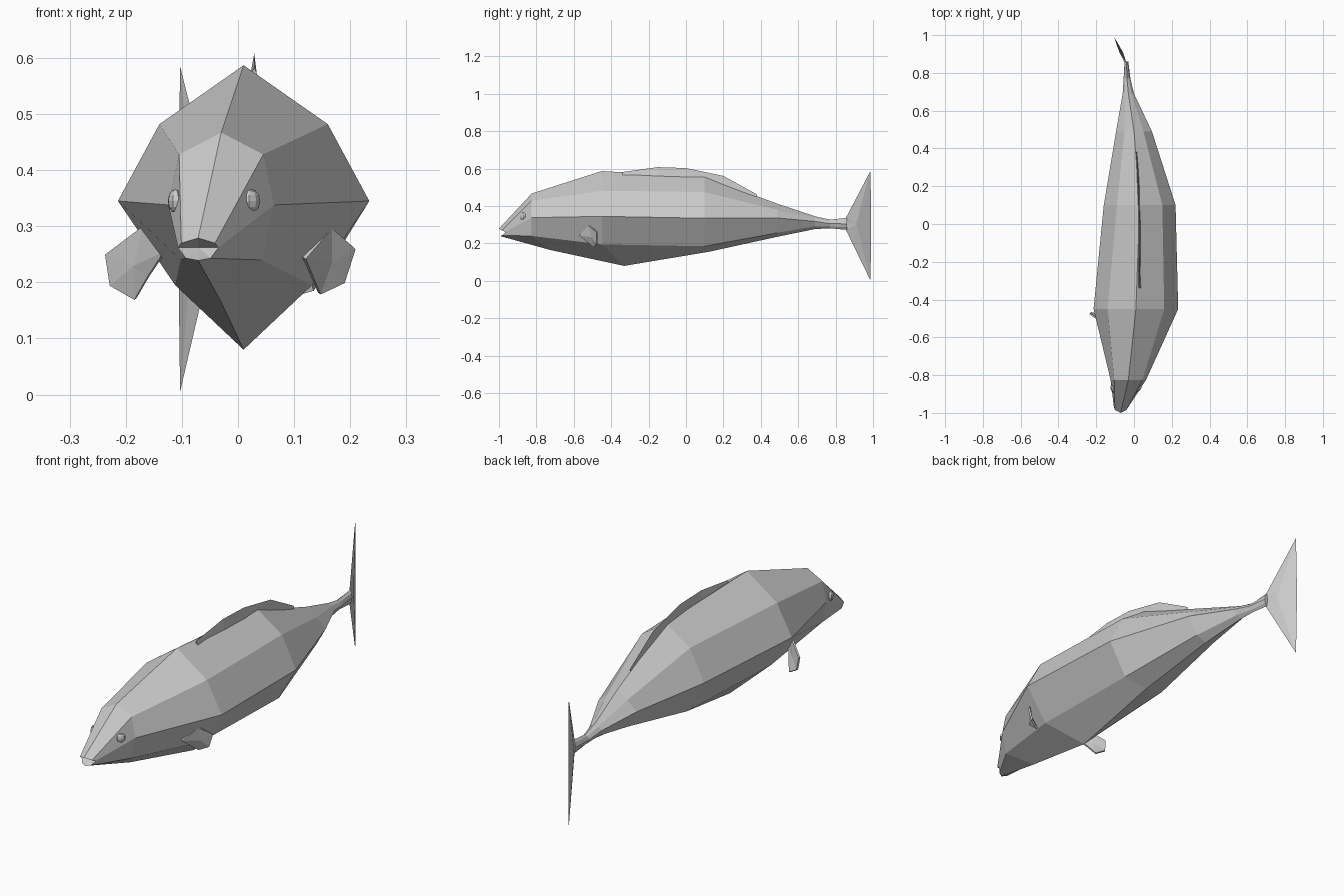
import bpy, bmesh, math
from mathutils import Vector

if "Cube" in bpy.data.objects:
    bpy.data.objects.remove(bpy.data.objects["Cube"])


def make_object(name, bm):
    bmesh.ops.recalc_face_normals(bm, faces=bm.faces)
    mesh = bpy.data.meshes.new(name)
    bm.to_mesh(mesh)
    bm.free()
    ob = bpy.data.objects.new(name, mesh)
    bpy.context.collection.objects.link(ob)
    return ob


def thin_fin(name, outline, thickness):
    bm = bmesh.new()
    centre = sum((Vector(p) for p in outline), Vector()) / len(outline)
    hub = bm.verts.new(centre)
    vs = [bm.verts.new(p) for p in outline]
    for i, v in enumerate(vs):
        bm.faces.new((hub, v, vs[(i + 1) % len(vs)]))
    ob = make_object(name, bm)
    mod = ob.modifiers.new("thickness", "SOLIDIFY")
    mod.thickness = thickness
    mod.offset = 0
    return ob


# Body cross-sections: y, centre x, then (half width, z) from ridge to belly,
# and how far back the belly point sits
sections = [
    (-0.825, -0.030, (0, .467), (.075, .428), (.094, .338), (.072, .240), (0, .165), .10),
    (-0.450, 0.010, (0, .587), (.150, .482), (.224, .345), (.122, .195), (0, .080), .12),
    (0.100, 0.030, (0, .555), (.120, .475), (.190, .335), (.105, .185), (0, .155), .02),
    (0.490, 0.000, (0, .412), (.050, .378), (.095, .336), (.050, .257), (0, .236), 0),
    (0.690, -0.030, (0, .345), (.017, .335), (.030, .318), (.018, .292), (0, .277), 0),
    (0.770, -0.037, (0, .327), (.010, .320), (.018, .306), (.010, .290), (0, .281), 0),
    (0.860, -0.040, (0, .337), (.007, .325), (.010, .305), (.007, .287), (0, .273), 0),
]


def full_ring(bm, cx, half):
    # half: (offset x, y, z) from ridge to belly, mirrored to the other side
    pts = half + [(-x, y, z) for x, y, z in half[-2:0:-1]]
    return [bm.verts.new((cx + x, y, z)) for x, y, z in pts]


bm = bmesh.new()
rings = [full_ring(bm, -0.071, [(0, -1, .279), (.030, -.985, .270), (.036, -.965, .262),
                                (.022, -.98, .243), (0, -.992, .239)])]
for y, cx, *prof, dy in sections:
    half = [(w, y, z) for w, z in prof]
    half[-1] = (0, y + dy, prof[-1][1])
    rings.append(full_ring(bm, cx, half))
for a, b in zip(rings, rings[1:]):
    for i in range(8):
        j = (i + 1) % 8
        bm.faces.new((a[i], a[j], b[j], b[i]))
# Recessed mouth and closed tail stem
mouth = bm.verts.new((-0.07, -0.95, .262))
for i in range(8):
    bm.faces.new((mouth, rings[0][i], rings[0][(i + 1) % 8]))
bm.faces.new(rings[-1])
make_object("body", bm)

# Tail fin, swung towards -x
tail = [(.83, .325), (.855, .337), (.985, .585), (.988, .48), (.99, .30),
        (.988, .11), (.985, .005), (.855, .273), (.83, .285)]
bm = bmesh.new()
sides = []
for s in (-1, 1):
    hub = bm.verts.new((-.068 + s * .010, .91, .305))
    sides.append((hub, s))
rim = [bm.verts.new((-.036 - max(0, y - .845) * .48, y, z)) for y, z in tail]
for hub, s in sides:
    for i, v in enumerate(rim):
        bm.faces.new((hub, v, rim[(i + 1) % len(rim)]))
make_object("tail_fin", bm)

# Dorsal fin, a thin strip along the ridge
crest = [(-.34, .582, .585), (-.15, .608, .562), (0, .603, .55), (.2, .561, .51), (.38, .462, .44)]
bm = bmesh.new()
base_l, base_r, top = [], [], []
for y, z, zb in crest:
    x = .029 - max(0, y - .1) * .06
    base_l.append(bm.verts.new((x - .008, y, zb - .02)))
    base_r.append(bm.verts.new((x + .008, y, zb - .02)))
    top.append(bm.verts.new((x, y, z)))
for i in range(len(crest) - 1):
    for p, q in ((base_l, top), (top, base_r), (base_r, base_l)):
        bm.faces.new((p[i], p[i + 1], q[i + 1], q[i]))
for i in (0, -1):
    bm.faces.new((base_l[i], top[i], base_r[i]))
make_object("dorsal_fin", bm)

# Side fins, each posed differently
thin_fin("right_side_fin", [(.118, -.57, .243), (.165, -.52, .297), (.207, -.475, .26),
                            (.188, -.475, .20), (.145, -.49, .18)], .008)
thin_fin("left_side_fin", [(-.13, -.55, .255), (-.168, -.52, .30), (-.235, -.475, .25),
                           (-.227, -.47, .195), (-.183, -.48, .17), (-.16, -.51, .21)], .008)

# Eyes
for name, x, turn in (("right_eye", .023, .75), ("left_eye", -.112, -.3)):
    bm = bmesh.new()
    bmesh.ops.create_uvsphere(bm, u_segments=8, v_segments=6, radius=.021)
    ob = make_object(name, bm)
    ob.scale = (.6, 1, 1)
    ob.rotation_euler = (0, 0, -abs(turn) if x > 0 else abs(turn))
    ob.location = (x, -.872, .345)
